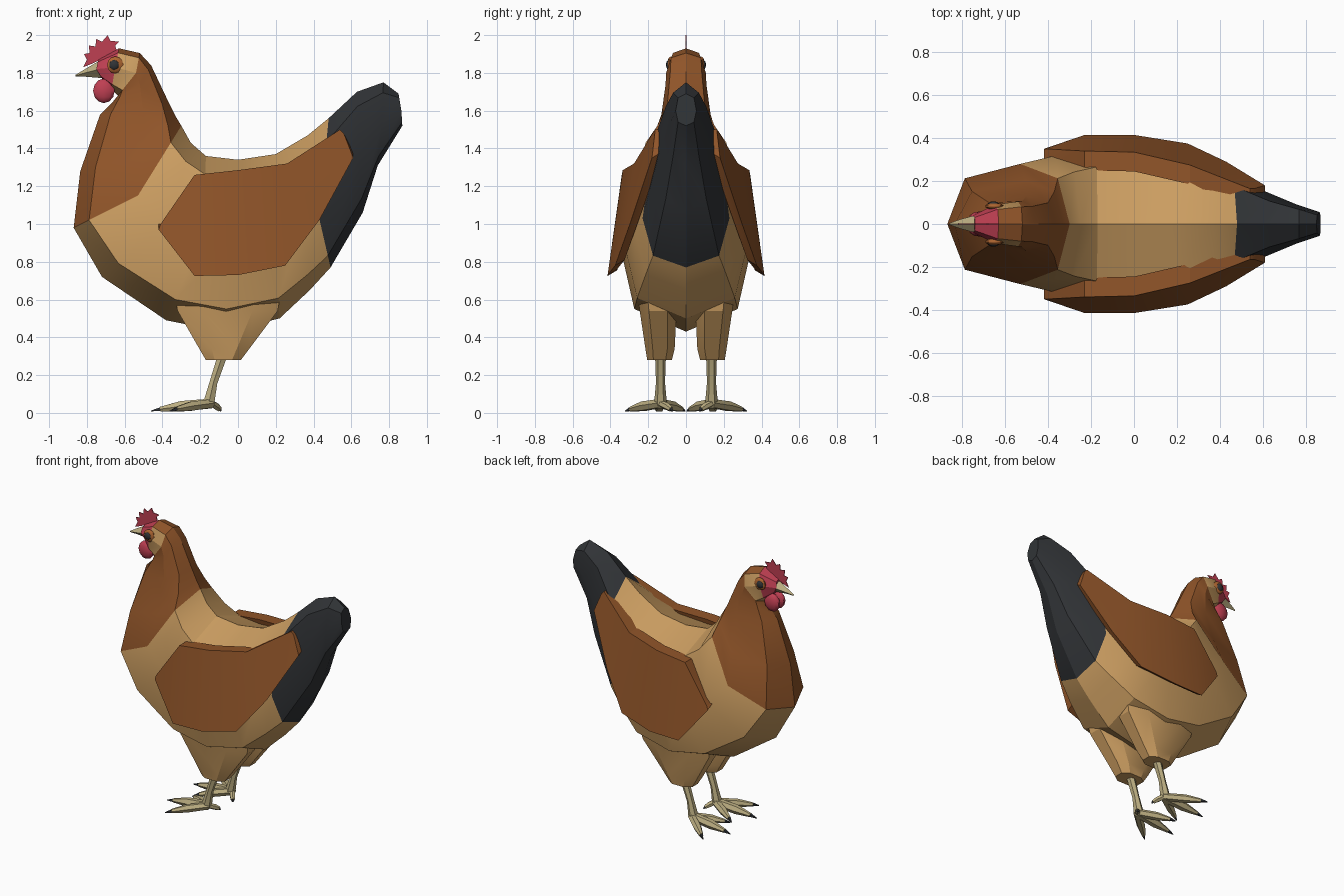
import bpy, bmesh, math
from mathutils import Vector

if "Cube" in bpy.data.objects:
    bpy.data.objects.remove(bpy.data.objects["Cube"])

def mat(name, c):
    m = bpy.data.materials.new(name)
    m.diffuse_color = (*c, 1)
    m.use_nodes = True
    m.node_tree.nodes["Principled BSDF"].inputs["Base Color"].default_value = m.diffuse_color
    return m

TAN = mat("tan", (0.60, 0.34, 0.12))
BROWN = mat("brown", (0.28, 0.09, 0.022))
BLACK = mat("black", (0.03, 0.033, 0.037))
RED = mat("red", (0.52, 0.05, 0.085))
HORN = mat("horn", (0.50, 0.42, 0.22))
ORANGE = mat("orange", (0.42, 0.13, 0.03))

def finish(name, bm, mats, angle=25):
    bmesh.ops.recalc_face_normals(bm, faces=bm.faces)
    me = bpy.data.meshes.new(name)
    bm.to_mesh(me)
    bm.free()
    for m in mats:
        me.materials.append(m)
    me.shade_smooth()
    me.set_sharp_from_angle(angle=math.radians(angle))
    ob = bpy.data.objects.new(name, me)
    bpy.context.collection.objects.link(ob)
    return ob

def loft(name, rings, mats, pick=lambda i, j: 0, angle=25):
    """Skin closed rings of equal length; pick(strip, side) gives the material."""
    bm = bmesh.new()
    vs = [[bm.verts.new(p) for p in r] for r in rings]
    n = len(vs[0])
    for i in range(len(vs) - 1):
        for j in range(n):
            k = (j + 1) % n
            f = bm.faces.new((vs[i][j], vs[i][k], vs[i + 1][k], vs[i + 1][j]))
            f.material_index = pick(i, j)
    bm.faces.new(vs[0]).material_index = pick(0, 0)
    bm.faces.new(vs[-1]).material_index = pick(len(vs) - 2, 0)
    return finish(name, bm, mats, angle)

def limb(name, path, radii, material, sides=6):
    """Tapered tube along a path."""
    pts = [Vector(p) for p in path]
    rings = []
    for i, p in enumerate(pts):
        d = (pts[min(i + 1, len(pts) - 1)] - pts[max(i - 1, 0)]).normalized()
        u = d.cross(Vector((0, 1, 0))).normalized()
        v = d.cross(u)
        rings.append([p + radii[i] * (u * math.cos(a) + v * math.sin(a))
                      for a in (math.tau * (k + 0.5) / sides for k in range(sides))])
    return loft(name, rings, [material])

def ellipsoid(name, loc, size, material, seg=10, rng=6):
    bm = bmesh.new()
    bmesh.ops.create_uvsphere(bm, u_segments=seg, v_segments=rng, radius=1)
    for v in bm.verts:
        v.co = Vector(loc) + Vector(a * b for a, b in zip(v.co, size))
    return finish(name, bm, [material], 50)

# Body: stations of top (x,z), side (x,y,z), bottom (x,z) from face to tail tip
stations = [
    (-.74, 1.87, -.75, .04, 1.82, -.72, 1.77),
    (-.63, 1.93, -.65, .09, 1.83, -.67, 1.71),
    (-.52, 1.905, -.54, .105, 1.80, -.635, 1.68),
    (-.46, 1.84, -.52, .108, 1.74, -.66, 1.65),
    (-.37, 1.65, -.50, .13, 1.58, -.73, 1.58),
    (-.33, 1.57, -.50, .20, 1.36, -.835, 1.28),
    (-.30, 1.52, -.53, .28, 1.15, -.87, .98),
    (-.25, 1.43, -.36, .32, 1.02, -.72, .72),
    (-.17, 1.36, -.18, .35, .95, -.38, .49),
    (0, 1.34, .0, .36, .93, -.08, .43),
    (.2, 1.37, .2, .34, .95, .22, .50),
    (.37, 1.47, .34, .28, 1.0, .38, .65),
    (.48, 1.56, .43, .23, 1.03, .49, .77),
    (.63, 1.70, .64, .14, 1.38, .66, 1.06),
    (.77, 1.75, .76, .09, 1.52, .74, 1.31),
    (.85, 1.69, .865, .055, 1.60, .87, 1.52),
]

def body_ring(s):
    top, side, bot = Vector((s[0], 0, s[1])), Vector(s[2:5]), Vector((s[5], 0, s[6]))
    q = 0.76
    def corner(end):
        p = side + (end - side) * q
        p.y = side.y * q
        return p
    half = [corner(top), side, corner(bot)]
    mirror = [Vector((p.x, -p.y, p.z)) for p in half]
    return [top] + half + [bot] + mirror[::-1]

def body_colour(i, j):
    if i == 0:
        return 3
    if i == 1:
        return 1 if j in (0, 7) else 0
    return 1 if i < 6 else 2 if i >= 12 else 0

loft("body", [body_ring(s) for s in stations], [TAN, BROWN, BLACK, RED], body_colour)

# Beak: diamond sections tapering to the hooked tip (x, top, bottom, half width)
loft("beak", [[(x, 0, t), (x, w, (t + b) / 2), (x, 0, b), (x, -w, (t + b) / 2)]
              for x, t, b, w in ((-.69, 1.88, 1.77, .06), (-.75, 1.855, 1.775, .038),
                                 (-.81, 1.82, 1.78, .022), (-.86, 1.79, 1.78, .004))], [HORN])

# Comb: thin serrated blade
comb = [(-.77, 1.85), (-.82, 1.83), (-.80, 1.87), (-.815, 1.90), (-.785, 1.905), (-.79, 1.945),
        (-.755, 1.94), (-.75, 1.98), (-.72, 1.965), (-.69, 2.0), (-.675, 1.97),
        (-.63, 1.965), (-.65, 1.945), (-.64, 1.91)]
bm = bmesh.new()
bm.faces.new([bm.verts.new((x, -.003, z)) for x, z in comb])
r = bmesh.ops.extrude_face_region(bm, geom=bm.faces[:])
for v in r["geom"]:
    if isinstance(v, bmesh.types.BMVert):
        v.co.y = .003
finish("comb", bm, [RED])

# Wing: columns of top (x,y,z) and bottom (x,y,z)
wing = [
    (-.41, .35, 1.0, -.42, .35, .97),
    (-.23, .34, 1.26, -.23, .415, .725),
    (0, .335, 1.285, 0, .415, .73),
    (.26, .275, 1.32, .25, .375, .78),
    (.54, .165, 1.50, .43, .29, 1.02),
    (.56, .165, 1.48, .61, .18, 1.35),
]

for s, side in ((-1, "right"), (1, "left")):
    rings = []
    for c in wing:
        a, b = c[:3], c[3:]
        rings.append([(a[0], s * a[1], a[2]), (b[0], s * b[1], b[2]),
                      (b[0], s * (b[1] - .05), b[2] + .03), (a[0], s * (a[1] - .09), a[2])])
    loft(side + "_wing", rings, [BROWN])

    # Eye and wattle
    ellipsoid(side + "_eye_rim", (-.65, s * .083, 1.842), (.045, .016, .045), ORANGE)
    ellipsoid(side + "_eye", (-.655, s * .09, 1.842), (.028, .016, .028), BLACK)
    ellipsoid(side + "_wattle", (-.71, s * .03, 1.705), (.06, .03, .065), RED)

    # Feathered thigh: chamfered box sections (z, x0, x1, y0, y1)
    rings = []
    for z, x0, x1, y0, y1 in ((.28, -.17, .015, .075, .205), (.34, -.205, .06, .06, .215),
                              (.54, -.32, .21, .05, .245), (.75, -.36, .25, .05, .27)):
        cx, cy = (x1 - x0) * .25, (y1 - y0) * .25
        rings.append([(x, s * y, z) for x, y in (
            (x0 + cx, y0), (x1 - cx, y0), (x1, y0 + cy), (x1, y1 - cy),
            (x1 - cx, y1), (x0 + cx, y1), (x0, y1 - cy), (x0, y0 + cy))])
    loft(side + "_thigh", rings, [TAN])

    # Shank and toes with claws
    limb(side + "_shank", [(-.07, s * .135, .34), (-.13, s * .135, .16), (-.155, s * .135, .05)],
         [.03, .024, .034], HORN)
    root = Vector((-.14, s * .135, .05))
    for name, tx, ty, w in (("inner", -.36, .005, 1), ("middle", -.46, .15, 1.15),
                            ("outer", -.36, .32, 1), ("hind", -.09, .07, .7)):
        tip = Vector((tx, s * ty, .01))
        mid = root.lerp(tip, .5)
        mid.z = .035
        end = root.lerp(tip, .85)
        end.z = .02
        limb(f"{side}_{name}_toe", [root, mid, end], [.026 * w, .028 * w, .014], HORN)
        limb(f"{side}_{name}_claw", [end, tip], [.013, .003], BLACK, 4)
